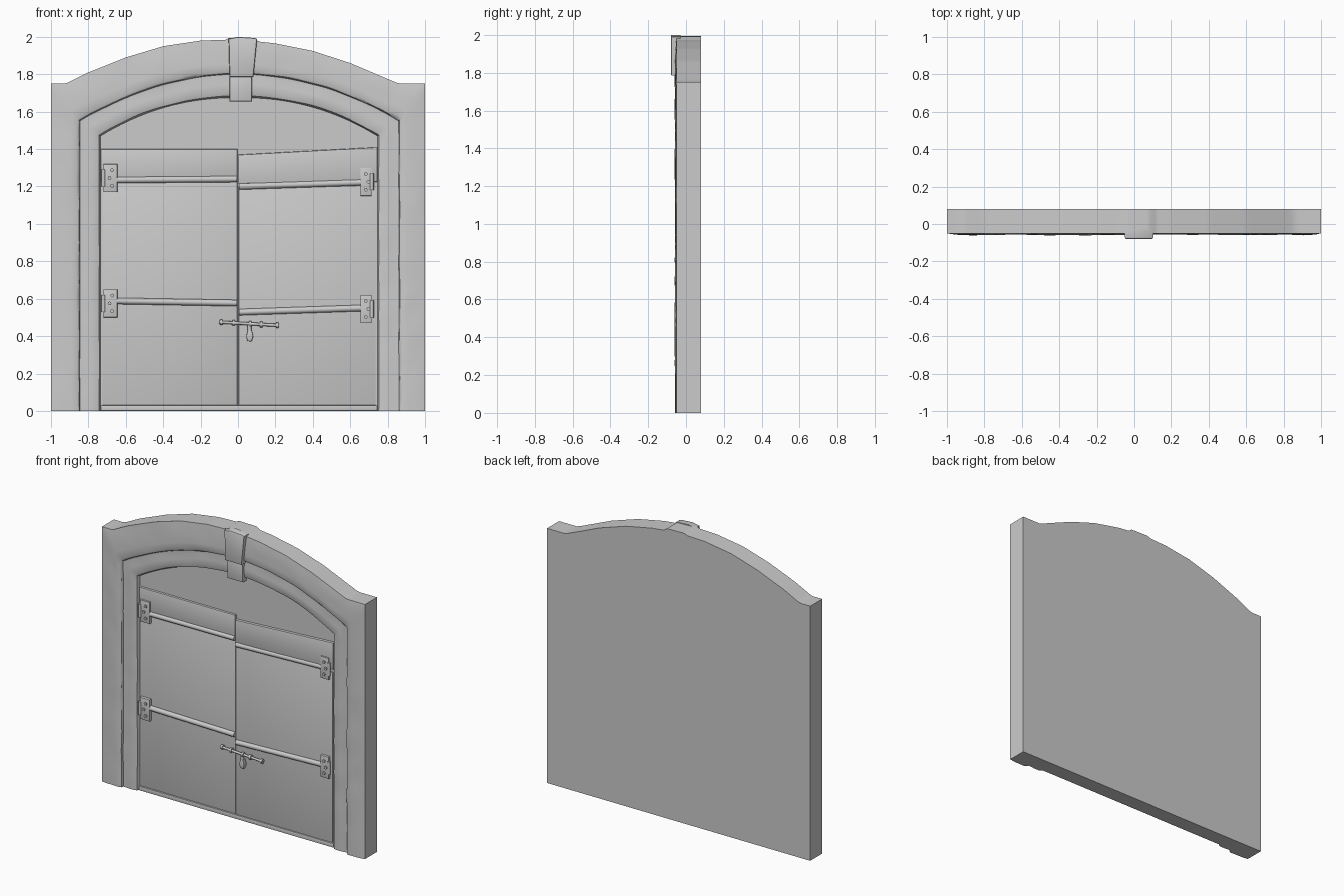
import bpy, bmesh, math
from mathutils import Vector, noise

if "Cube" in bpy.data.objects:
    bpy.data.objects.remove(bpy.data.objects["Cube"])

JAMB, ARC = 36, 90      # samples up each jamb / across each arch


def finish(name, bm, angle=35):
    bmesh.ops.recalc_face_normals(bm, faces=bm.faces)
    me = bpy.data.meshes.new(name)
    bm.to_mesh(me)
    bm.free()
    ob = bpy.data.objects.new(name, me)
    bpy.context.collection.objects.link(ob)
    bpy.ops.object.select_all(action='DESELECT')
    ob.select_set(True)
    bpy.context.view_layer.objects.active = ob
    bpy.ops.object.shade_smooth_by_angle(angle=math.radians(angle))
    return ob


def plate(name, pts, y0, y1, bevel=0.004):
    """Front-view polygon extruded from y0 (front) to y1, with a softened front rim."""
    bm = bmesh.new()
    face = bm.faces.new([bm.verts.new((x, y0, z)) for x, z in pts])
    ext = bmesh.ops.extrude_face_region(bm, geom=[face], use_keep_orig=True)
    bmesh.ops.translate(bm, vec=(0, y1 - y0, 0),
                        verts=[v for v in ext['geom'] if isinstance(v, bmesh.types.BMVert)])
    rim = [e for e in bm.edges if all(abs(v.co.y - y0) < 1e-6 for v in e.verts)]
    if bevel:
        bmesh.ops.bevel(bm, geom=rim, offset=bevel, segments=2, profile=0.5, affect='EDGES')
    return finish(name, bm)


def rod(name, a, b, r, sides=12):
    a, b = Vector(a), Vector(b)
    d = b - a
    bm = bmesh.new()
    bmesh.ops.create_cone(bm, cap_ends=True, segments=sides, radius1=r, radius2=r, depth=d.length)
    bm.transform(d.to_track_quat('Z', 'Y').to_matrix().to_4x4())
    bmesh.ops.translate(bm, vec=(a + b) / 2, verts=bm.verts)
    return finish(name, bm)


def rect(x0, x1, z0, z1, t0=0.0, t1=0.0):
    """Rectangle whose right end is shifted by t0 (bottom) and t1 (top)."""
    return [(x0, z0), (x1, z0 + t0), (x1, z1 + t1), (x0, z1)]


def lerp_table(tab, x):
    for (x0, z0), (x1, z1) in zip(tab, tab[1:]):
        if x <= x1:
            return z0 + (z1 - z0) * (x - x0) / (x1 - x0)
    return tab[-1][1]


def path(xl, xr, top):
    """Left jamb, arch, right jamb as (x, z) points."""
    zl, zr = top(xl), top(xr)
    pts = [(xl, zl * i / JAMB) for i in range(JAMB)]
    for i in range(ARC + 1):
        x = xl + (xr - xl) * i / ARC
        pts.append((x, top(x)))
    return pts + [(xr, zr * i / JAMB) for i in range(JAMB - 1, -1, -1)]


def arch(xl, xr, spring, apex, power):
    mid, half = (xl + xr) / 2, (xr - xl) / 2
    return path(xl, xr, lambda x: spring + (apex - spring) * (1 - min(1, abs((x - mid) / half)) ** power))


# Weathered stone surround: outline and two stepped arches lofted into one shell
TOP = [(-1, 1.75), (-.92, 1.75), (-.8, 1.81), (-.6, 1.89), (-.4, 1.95), (-.2, 1.98), (-.055, 1.985),
       (-.045, 1.995), (.095, 1.992), (.11, 1.975), (.2, 1.965), (.4, 1.925), (.6, 1.86),
       (.8, 1.775), (.86, 1.75), (1, 1.75)]
outer = path(-1, 1, lambda x: lerp_table(TOP, x))
arch1 = arch(-.845, .86, 1.55, 1.80, 2)
arch2 = arch(-.735, .745, 1.47, 1.675, 2.2)

# Each ring: from-path, to-path, blend, front y, roughness
rings = [(outer, outer, 0, .08, 0), (outer, outer, 0, -.050, 0),
         (outer, arch1, .2, -.054, .003), (outer, arch1, .45, -.057, .004),
         (outer, arch1, .7, -.058, .004), (outer, arch1, .9, -.058, .004),
         (outer, arch1, .97, -.052, .003), (arch1, arch1, 0, -.038, .002),
         (arch1, arch2, .15, -.037, .002), (arch1, arch2, .45, -.041, .003),
         (arch1, arch2, .75, -.041, .003), (arch1, arch2, .93, -.034, .002),
         (arch2, arch2, 0, -.014, 0)]
bm = bmesh.new()
loops = []
for k, (pa, pb, t, y, rough) in enumerate(rings):
    row = []
    for (xa, za), (xb, zb) in zip(pa, pb):
        x, z = xa + (xb - xa) * t, za + (zb - za) * t
        n = noise.noise_vector(Vector((x * 7, k * .3, z * 7)))
        wob = rough * 1.6
        row.append(bm.verts.new((x + n.x * wob, y + n.y * rough, max(0, z + n.z * wob) if z > 0 else 0)))
    loops.append(row)
for a, b in zip(loops, loops[1:]):
    for i in range(len(a) - 1):
        bm.faces.new((a[i], a[i + 1], b[i + 1], b[i]))
bm.faces.new(loops[0])                                   # back
bm.faces.new(loops[-1])                                  # recessed panel
bm.faces.new([r[0] for r in loops] + [r[-1] for r in reversed(loops)])   # underside
finish("stone_surround", bm, 40)

# Keystone in two tiers
plate("keystone_upper", [(-.045, 1.785), (.082, 1.785), (.102, 1.988), (.09, 1.994), (0, 2.0), (-.05, 1.99)],
      -.08, -.03, .008)
plate("keystone_lower", rect(-.045, .075, 1.655, 1.795), -.056, -.014, .006)

# Door leaves, lintel boards and sill
BACK = -.013
plate("door_leaf_left", rect(-.725, -.004, .03, 1.24), -.020, BACK, .003)
plate("door_leaf_right", rect(.004, .735, .03, 1.20), -.023, BACK, .003)
plate("lintel_left", rect(-.735, -.002, 1.232, 1.40, .006), -.028, BACK, .008)
plate("lintel_right", rect(.002, .745, 1.215, 1.37, .01, .04), -.032, BACK, .006)
plate("sill", rect(-.735, .745, 0, .03), -.028, BACK, .005)

# Horizontal iron straps
for name, x0, z0, x1, z1 in (("upper_left", -.65, 1.235, -.005, 1.24), ("upper_right", .005, 1.20, .66, 1.222),
                             ("lower_left", -.65, .588, -.005, .577), ("lower_right", .005, .528, .66, .55)):
    rod("strap_" + name, (x0, -.024, z0), (x1, -.024, z1), .017)

# Hinge plates with studs and an outer knuckle
for name, xi, xo, zc in (("upper_left", -.645, -.72, 1.245), ("lower_left", -.645, -.72, .575),
                         ("upper_right", .655, .715, 1.225), ("lower_right", .655, .715, .545)):
    s = 1 if xo > 0 else -1
    plate("hinge_" + name, rect(min(xi, xo), max(xi, xo), zc - .075, zc + .075), -.040, BACK, .004)
    rod("hinge_pin_" + name, (xo, -.036, zc - .045), (xo, -.036, zc + .045), .011)
    for dx, dz in ((.028, .042), (.042, 0), (.028, -.042)):
        x = xi + s * dx
        rod("hinge_stud_" + name, (x, -.036, zc + dz), (x, -.049, zc + dz), .010, 8)

# Sliding bolt with end knobs and keepers
P = lambda t: Vector((-.10 + .32 * t, -.040, .475 - .018 * t))
rod("bolt_bar", P(0), P(1), .008)
for t in (.03, .24, .52, .70, .97):
    c = P(t)
    rod("bolt_keeper", c - Vector((.007, 0, 0)), c + Vector((.007, 0, 0)), .015)
    rod("bolt_post", c, (c.x, BACK, c.z), .007, 8)

# Hanging padlock
rod("padlock_hasp", (.06, -.040, .46), (.062, -.040, .425), .011)
plate("padlock_body", [(.05, .375), (.072, .37), (.082, .40), (.074, .43), (.052, .43), (.044, .40)],
      -.052, -.026, .004)
